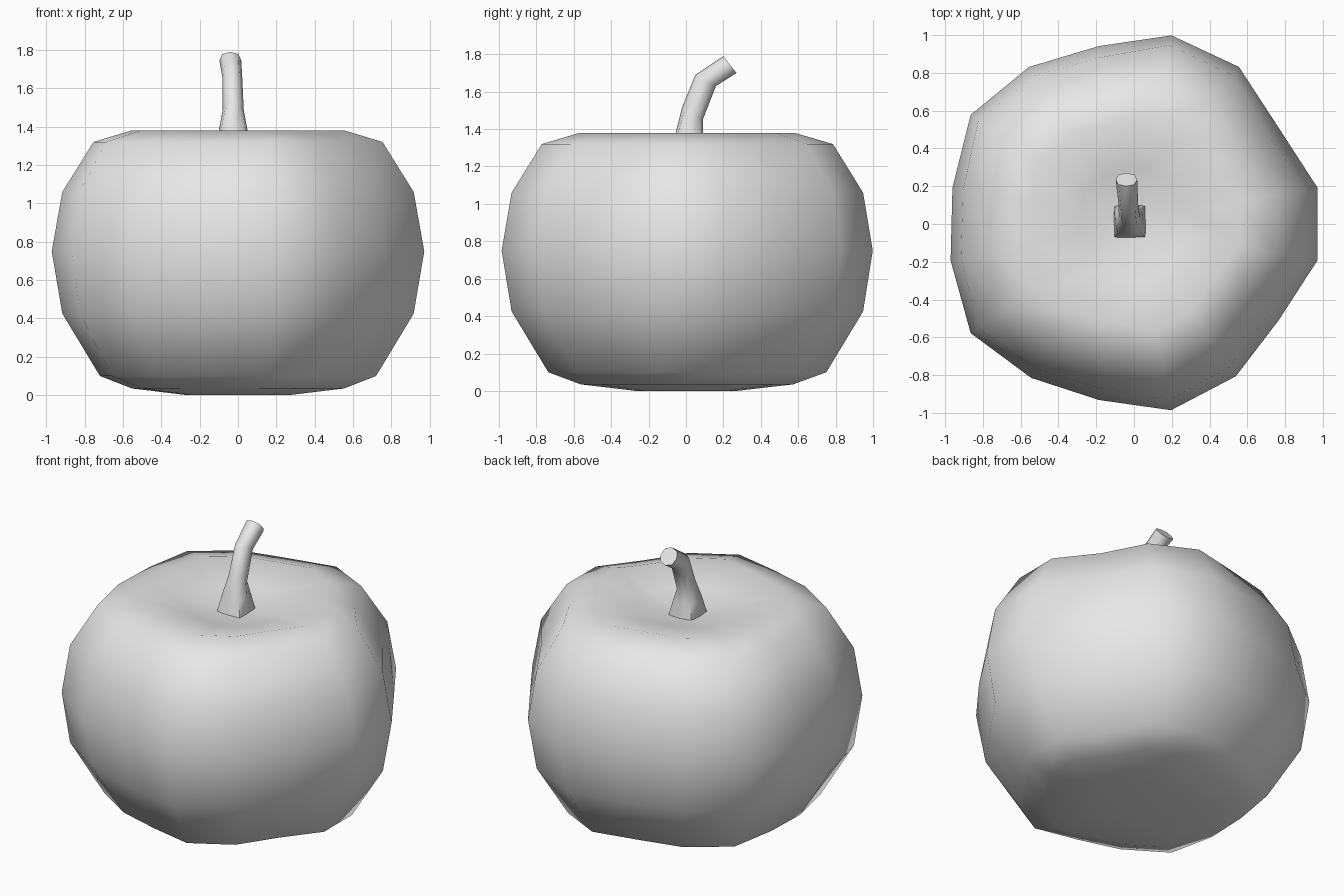
import bpy
import bmesh
import math

cube = bpy.data.objects.get("Cube")
if cube:
    bpy.data.objects.remove(cube, do_unlink=True)

grey = bpy.data.materials.new("plain_grey")
grey.use_nodes = True
GREY = (0.8, 0.8, 0.8, 1)
grey.diffuse_color = GREY
grey.node_tree.nodes["Principled BSDF"].inputs["Base Color"].default_value = GREY


def loft(name, rings, angle):
    """Skin closed rings of equal size, cap both ends, smooth below an angle."""
    bm = bmesh.new()
    loops = [[bm.verts.new(p) for p in ring] for ring in rings]
    for low, high in zip(loops, loops[1:]):
        for i in range(len(low)):
            j = (i + 1) % len(low)
            bm.faces.new((low[i], low[j], high[j], high[i]))
    bm.faces.new(loops[0][::-1])
    bm.faces.new(loops[-1])
    bmesh.ops.recalc_face_normals(bm, faces=bm.faces)
    mesh = bpy.data.meshes.new(name)
    bm.to_mesh(mesh)
    bm.free()
    mesh.materials.append(grey)
    obj = bpy.data.objects.new(name, mesh)
    bpy.context.collection.objects.link(obj)
    bpy.ops.object.select_all(action="DESELECT")
    obj.select_set(True)
    bpy.context.view_layer.objects.active = obj
    bpy.ops.object.shade_smooth_by_angle(angle=math.radians(angle))
    return obj


# Body: sixteen uneven lobes around, squashed profile, sunken top
lobes = [0.99, 0.92, 1.0, 1.018, 0.96, 1.0, 1.04, 0.98,
         0.99, 1.04, 0.98, 0.95, 1.005, 0.97, 0.92, 0.99]
# Radius, height, and how strongly the lobes show
profile = [(0.27, 0.0, 1), (0.57, 0.035, 1.3), (0.745, 0.10, 1.5),
           (0.945, 0.425, 1.2), (1.0, 0.75, 1), (0.945, 1.06, 1.2),
           (0.78, 1.32, 1.5), (0.575, 1.38, 1.5), (0.3, 1.32, 1),
           (0.1, 1.285, 0)]


def body_ring(radius, z, strength):
    ring = []
    for i, lobe in enumerate(lobes):
        a = math.tau * (i + 0.5) / len(lobes)
        r = radius * lobe ** strength
        ring.append((r * math.cos(a), r * math.sin(a), z))
    return ring


loft("pumpkin_body", [body_ring(*p) for p in profile], 80)

# Stem: front and back edge (y, z), centre x, half width, corner flare
stem = [((-0.075, 1.27), (0.1, 1.27), -0.022, 0.085, 1.38),
        ((-0.055, 1.38), (0.09, 1.38), -0.025, 0.075, 1.2),
        ((-0.02, 1.52), (0.09, 1.45), -0.025, 0.055, 1.0),
        ((0.05, 1.69), (0.16, 1.63), -0.03, 0.052, 1.0),
        ((0.2, 1.79), (0.27, 1.70), -0.04, 0.057, 1.05)]


def stem_ring(front, back, x, half, flare):
    ring = []
    for i in range(8):
        a = math.tau * i / 8
        k = flare if i % 2 else 1
        t = 0.5 + 0.5 * k * math.sin(a)
        ring.append((x + half * k * math.cos(a),
                     front[0] + (back[0] - front[0]) * t,
                     front[1] + (back[1] - front[1]) * t))
    return ring


loft("stem", [stem_ring(*s) for s in stem], 60)
